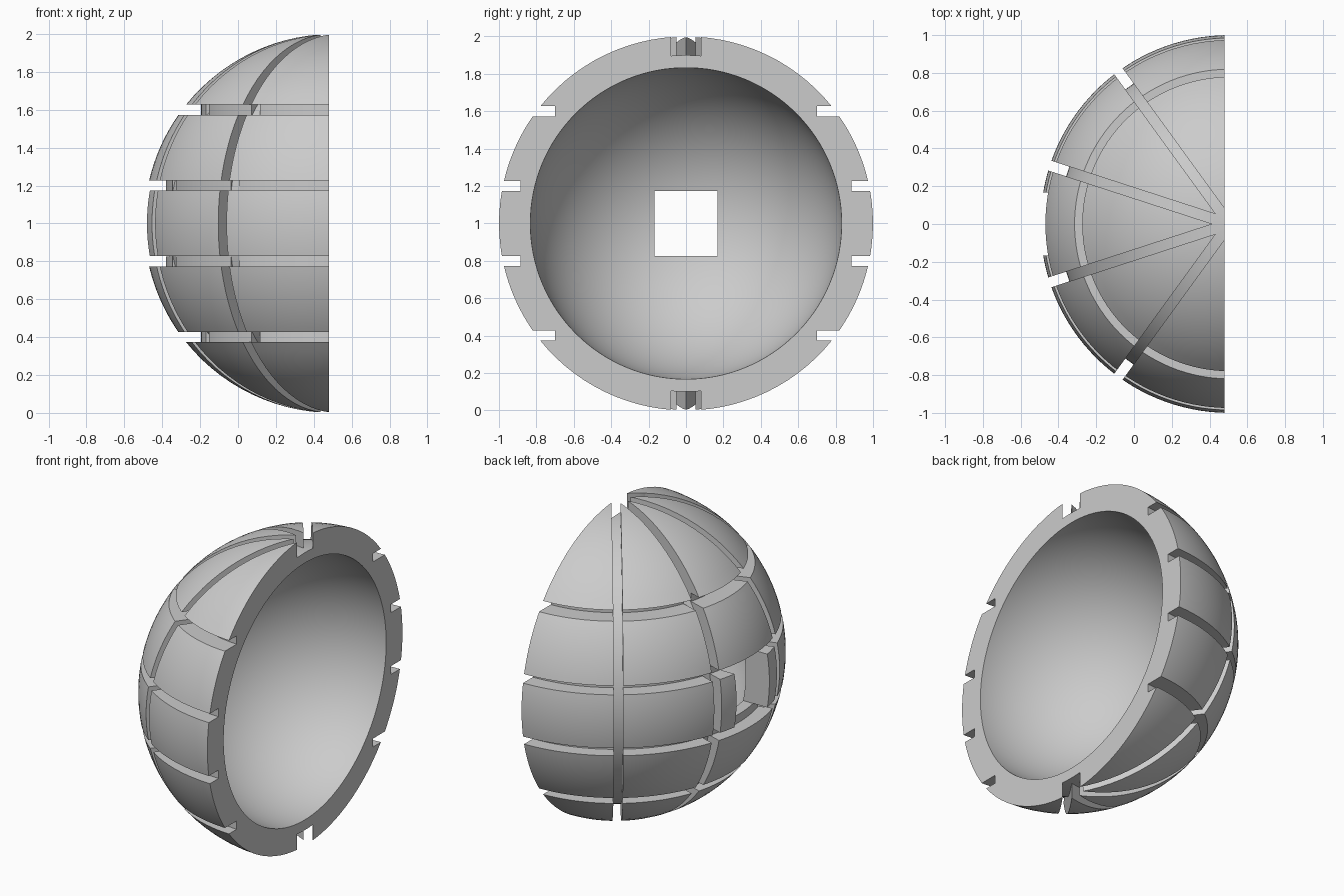
import bpy, bmesh, math
from mathutils import Matrix, Vector

cube = bpy.data.objects.get("Cube")
if cube:
    bpy.data.objects.remove(cube, do_unlink=True)

CENTRE = Vector((0.505, 0, 1))   # centre of the sphere
CUT_X = 0.48                     # flat face of the half shell
INNER = 0.833                    # inner radius
FLOOR = 0.9                      # radius at the bottom of the upright grooves
W = 0.027                        # half width of a groove
SEGMENTS = 128

grey = bpy.data.materials.new("light_grey")
grey.use_nodes = True
grey.diffuse_color = (0.6, 0.6, 0.6, 1)
grey.node_tree.nodes["Principled BSDF"].inputs["Base Color"].default_value = (0.6, 0.6, 0.6, 1)


def add_object(name, bm, matrix):
    bmesh.ops.recalc_face_normals(bm, faces=bm.faces)
    mesh = bpy.data.meshes.new(name)
    bm.to_mesh(mesh)
    bm.free()
    mesh.transform(matrix)
    mesh.materials.append(grey)
    obj = bpy.data.objects.new(name, mesh)
    bpy.context.collection.objects.link(obj)
    return obj


def lathe(name, profile, closed=False, matrix=Matrix.Translation(CENTRE)):
    """Revolve (radius, height) points about z."""
    bm = bmesh.new()
    verts = [bm.verts.new((r, 0, z)) for r, z in profile]
    edges = [bm.edges.new(pair) for pair in zip(verts, verts[1:])]
    if closed:
        edges.append(bm.edges.new((verts[-1], verts[0])))
    bmesh.ops.spin(bm, geom=verts + edges, cent=(0, 0, 0), axis=(0, 0, 1),
                   angle=math.tau, steps=SEGMENTS)
    bmesh.ops.remove_doubles(bm, verts=bm.verts, dist=1e-5)
    return add_object(name, bm, matrix)


def box(name, low, high):
    low, high = Vector(low), Vector(high)
    bm = bmesh.new()
    bmesh.ops.create_cube(bm, size=1)
    size = Matrix.Diagonal((*(high - low), 1))
    return add_object(name, bm, Matrix.Translation((low + high) / 2) @ size)


def arc(radius, low, high, steps):
    """Points on a circle between two heights."""
    a, b = math.asin(low / radius), math.asin(high / radius)
    angles = [a + (b - a) * i / steps for i in range(steps + 1)]
    return [(max(0, radius * math.cos(t)), radius * math.sin(t)) for t in angles]


def subtract(target, cutter):
    mod = target.modifiers.new("cut", "BOOLEAN")
    mod.operation = "DIFFERENCE"
    mod.solver = "EXACT"
    mod.object = cutter
    graph = bpy.context.evaluated_depsgraph_get()
    mesh = bpy.data.meshes.new_from_object(target.evaluated_get(graph))
    target.modifiers.clear()
    target.data = mesh
    bpy.data.objects.remove(cutter, do_unlink=True)


# Outer ball, with the level grooves in its profile
profile, low = [], -1
for height, floor in ((-0.6, 0.7), (-0.2, 0.885), (0.2, 0.885), (0.6, 0.7)):
    profile += arc(1, low, height - W, 14)
    profile += [(floor, height - W), (floor, height + W)]
    low = height + W
profile += arc(1, low, 1, 14)
shell = lathe("grooved_half_shell", profile)

# Hollow inside
subtract(shell, lathe("hollow_cutter", arc(INNER, -INNER, INNER, 64)))

# Upright grooves, as rings standing on the polar axis
ring = [(FLOOR, -W), (1.1, -W), (1.1, W), (FLOOR, W)]
for degrees in (-54, -18, 18, 54):
    turn = Matrix.Rotation(math.radians(degrees), 4, "Z") @ Matrix.Rotation(math.pi / 2, 4, "X")
    subtract(shell, lathe("groove_cutter", ring, True, Matrix.Translation(CENTRE) @ turn))

# Flat open face and the square hole
subtract(shell, box("half_cutter", (CUT_X, -2, -1), (3, 2, 3)))
subtract(shell, box("hole_cutter", (-1, -0.168, 0.826), (0.2, 0.168, 1.174)))

bpy.context.view_layer.objects.active = shell
shell.select_set(True)
bpy.ops.object.shade_smooth_by_angle(angle=math.radians(30))
